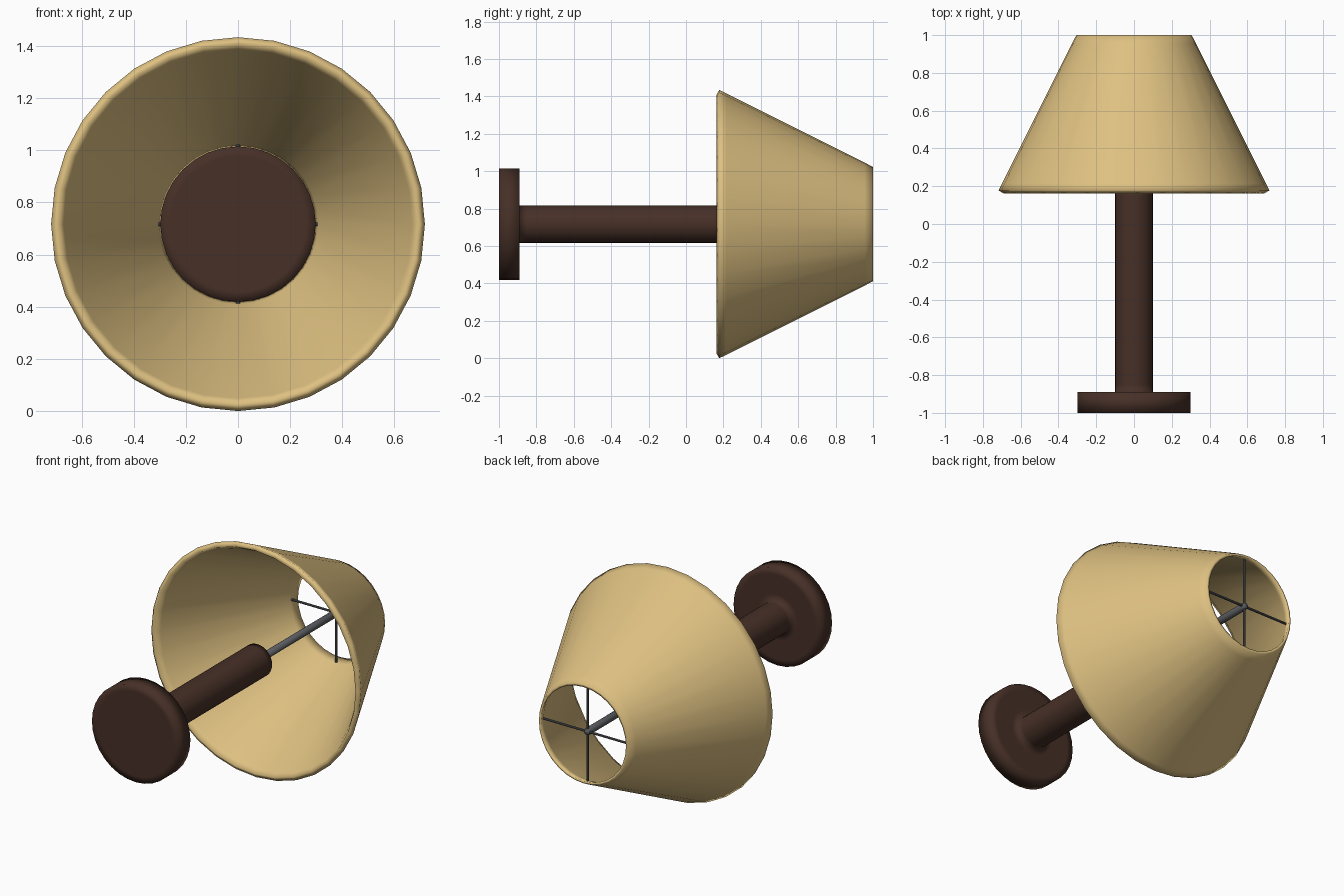
import bpy, bmesh, math

if "Cube" in bpy.data.objects:
    bpy.data.objects.remove(bpy.data.objects["Cube"])

AXIS_Z = 0.717   # height of the lamp's axis, which runs along y
SIDES = 32


def material(name, color):
    m = bpy.data.materials.new(name)
    m.diffuse_color = (*color, 1.0)
    m.use_nodes = True
    m.node_tree.nodes["Principled BSDF"].inputs["Base Color"].default_value = m.diffuse_color
    return m


def lathe(name, profile, mat, sides=SIDES, closed=False):
    """Revolve (y, radius) points around the lamp axis; open profiles get capped."""
    bm = bmesh.new()
    rings = []
    for y, r in profile:
        ring = []
        for i in range(sides):
            a = 2 * math.pi * i / sides
            ring.append(bm.verts.new((r * math.sin(a), y, AXIS_Z + r * math.cos(a))))
        rings.append(ring)
    pairs = list(zip(rings, rings[1:]))
    if closed:
        pairs.append((rings[-1], rings[0]))
    for a, b in pairs:
        for i in range(sides):
            j = (i + 1) % sides
            bm.faces.new((a[i], a[j], b[j], b[i]))
    if not closed:
        bm.faces.new(rings[0])
        bm.faces.new(rings[-1])
    bmesh.ops.recalc_face_normals(bm, faces=bm.faces)
    for f in bm.faces:
        f.smooth = True
    me = bpy.data.meshes.new(name)
    bm.to_mesh(me)
    bm.free()
    me.materials.append(mat)
    ob = bpy.data.objects.new(name, me)
    bpy.context.collection.objects.link(ob)
    return ob


cloth = material("tan cloth", (0.73, 0.53, 0.22))
wood = material("dark brown wood", (0.062, 0.029, 0.020))
metal = material("grey metal", (0.10, 0.105, 0.115))

# Base disc and column, turned as one piece
lathe("base_and_column", [
    (-1.0, 0.26), (-1.0, 0.298), (-0.89, 0.298), (-0.89, 0.26), (-0.89, 0.14),
    (-0.89, 0.1), (-0.85, 0.1), (0.15, 0.1), (0.19, 0.1), (0.19, 0.085)], wood)

# Hollow shade: outer wall, narrow rim, inner wall, wide rim
lathe("shade", [
    (0.178, 0.717), (0.215, 0.699), (0.955, 0.329), (1.0, 0.305),
    (1.0, 0.29), (0.95, 0.308), (0.20, 0.668), (0.162, 0.690)], cloth, closed=True)

# Rod holding the shade
lathe("support_rod", [(0.17, 0.022), (0.955, 0.022), (0.975, 0.014)], metal, 16)

# Four spokes from the rod to the narrow rim
for i in range(4):
    a = i * math.pi / 2
    bpy.ops.mesh.primitive_cylinder_add(
        vertices=8, radius=0.007, depth=0.305,
        location=(0.1525 * math.sin(a), 0.96, AXIS_Z + 0.1525 * math.cos(a)),
        rotation=(0, a, 0))
    spoke = bpy.context.object
    spoke.name = f"spoke_{i + 1}"
    spoke.data.materials.append(metal)
    bpy.ops.object.shade_smooth_by_angle()
